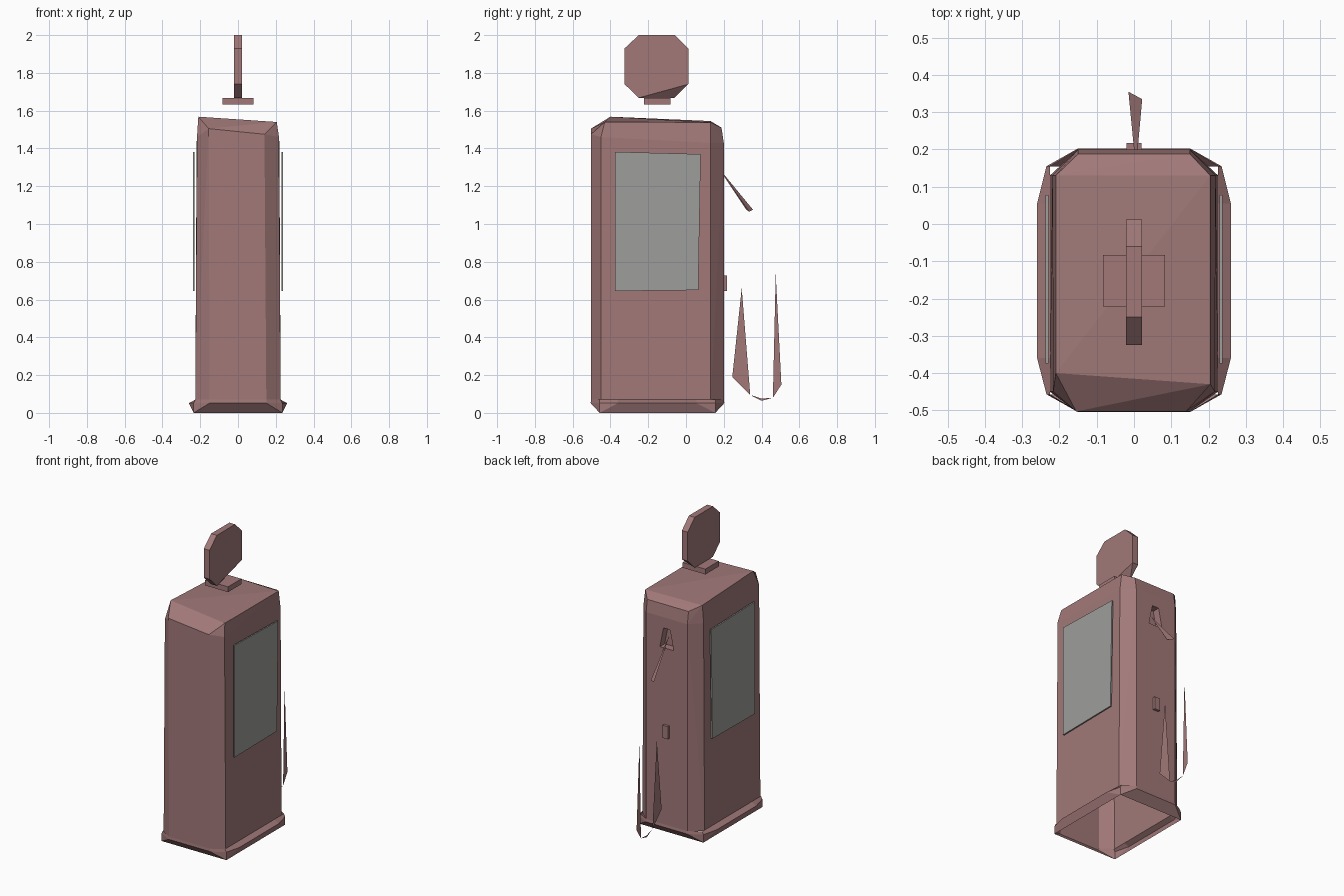
import bpy, bmesh
from mathutils import Vector

if "Cube" in bpy.data.objects:
    bpy.data.objects.remove(bpy.data.objects["Cube"])


def material(name, rgb):
    m = bpy.data.materials.new(name)
    m.diffuse_color = (*rgb, 1)
    m.use_nodes = True
    m.node_tree.nodes["Principled BSDF"].inputs["Base Color"].default_value = m.diffuse_color
    return m


RED = material("faded red", (0.36, 0.19, 0.19))
GREY = material("panel grey", (0.34, 0.34, 0.33))


def finish(name, bm, mat):
    me = bpy.data.meshes.new(name)
    bm.to_mesh(me)
    bm.free()
    me.materials.append(mat)
    ob = bpy.data.objects.new(name, me)
    bpy.context.collection.objects.link(ob)
    return ob


def hull(name, pts, mat, open_z=()):
    """Convex solid; flat faces lying on any height in open_z are removed."""
    bm = bmesh.new()
    for p in pts:
        bm.verts.new(p)
    bmesh.ops.convex_hull(bm, input=bm.verts[:])
    bmesh.ops.dissolve_limit(bm, angle_limit=0.01, verts=bm.verts[:], edges=bm.edges[:])
    gone = [f for f in bm.faces if any(all(abs(v.co.z - z) < 1e-4 for v in f.verts) for z in open_z)]
    bmesh.ops.delete(bm, geom=gone, context='FACES')
    bmesh.ops.recalc_face_normals(bm, faces=bm.faces[:])
    return finish(name, bm, mat)


def box(name, lo, hi, mat):
    return hull(name, [(x, y, z) for x in (lo[0], hi[0]) for y in (lo[1], hi[1])
                       for z in (lo[2], hi[2])], mat)


def mirrored(pts):
    return [(s * x, y, z) for x, y, z in pts for s in (-1, 1)]


# cabinet: tapered eight-sided shell, open below, with a slightly skewed top
cabinet = mirrored([(0.15, -0.503, 0.065), (0.226, -0.45, 0.065), (0.226, 0.13, 0.065),
                    (0.15, 0.2, 0.065), (0.217, -0.45, 1.46), (0.219, 0.13, 1.43),
                    (0.15, 0.2, 1.43), (0.15, 0.188, 1.51)])
cabinet += [(-0.155, -0.503, 1.505), (0.14, -0.503, 1.475),
            (-0.21, -0.40, 1.568), (0.205, -0.43, 1.54),
            (-0.21, 0.13, 1.545), (0.205, 0.13, 1.538)]
body = hull("cabinet", cabinet, RED, open_z=(0.065,))

# holster recess cut into the rear face
cutter = hull("holster_cutter", mirrored([(0.022, 0.25, 1.37), (0.05, 0.25, 1.23),
                                          (0.022, 0.14, 1.35), (0.045, 0.14, 1.25)]), RED)
cutter.hide_render = True
cutter.hide_viewport = True
bm = bmesh.new()
bm.from_mesh(body.data)
rear = [f for f in bm.faces if f.normal.y > 0.9]
# inset the rear panel opening by slicing it, then push the opening inward
for co, no in (((0, 0, 1.23), (0, 0, 1)), ((0, 0, 1.36), (0, 0, 1)),
               ((0.05, 0, 1.23), (0.14, 0, 0.028)), ((-0.05, 0, 1.23), (-0.14, 0, 0.028))):
    rear = [f for f in bm.faces if f.normal.y > 0.9]
    geom = rear + list({e for f in rear for e in f.edges}) + list({v for f in rear for v in f.verts})
    bmesh.ops.bisect_plane(bm, geom=geom, plane_co=co, plane_no=Vector(no))
opening = [f for f in bm.faces if f.normal.y > 0.9 and abs(f.calc_center_median().x) < 0.03
           and 1.24 < f.calc_center_median().z < 1.35]
res = bmesh.ops.extrude_face_region(bm, geom=opening)
bmesh.ops.translate(bm, vec=(0, -0.05, 0),
                    verts=[g for g in res["geom"] if isinstance(g, bmesh.types.BMVert)])
bmesh.ops.delete(bm, geom=opening, context='FACES')
bm.to_mesh(body.data)
bm.free()
bpy.data.objects.remove(cutter)

# flared plinth: open frame from the floor rectangle out to the rim
rim = [(0.15, -0.505), (0.235, -0.457), (0.26, -0.36), (0.26, 0.055), (0.235, 0.155), (0.15, 0.203)]
rim += [(-x, y) for x, y in reversed(rim)]
foot = [(max(-0.235, min(0.235, x * 1.6)), -0.457 if y < -0.15 else 0.155) for x, y in rim]
neck = [(max(-0.226, min(0.226, x)), max(-0.503, min(0.2, y))) for x, y in rim]
bm = bmesh.new()
rings = [[bm.verts.new((x, y, z)) for x, y in r]
         for r, z in ((foot, 0), (rim, 0.052), (neck, 0.07))]
n = len(rim)
for a, b in zip(rings, rings[1:]):
    for i in range(n):
        j = (i + 1) % n
        bm.faces.new((a[i], a[j], b[j], b[i]))
bmesh.ops.remove_doubles(bm, verts=bm.verts[:], dist=0.002)
bmesh.ops.recalc_face_normals(bm, faces=bm.faces[:])
finish("plinth", bm, RED)

# side display panels
for side, s in (("right", 1), ("left", -1)):
    hull(side + "_display", [(s * x, y, z) for x in (0.229, 0.238) for y, z in
         ((-0.375, 0.645), (0.065, 0.65), (0.078, 1.37), (-0.375, 1.382))], GREY)

# octagonal sign with one clipped lower corner, on a small mount
octagon = [(-0.25, 2), (-0.06, 2), (0.012, 1.93), (0.012, 1.74),
           (-0.06, 1.668), (-0.25, 1.668), (-0.325, 1.74), (-0.325, 1.93)]
hull("sign", [(x, y, z) for x in (-0.021, 0.021) for y, z in octagon
              if not (x > 0 and (y, z) == (-0.06, 1.668))], RED)
box("sign_mount", (-0.083, -0.222, 1.632), (0.083, -0.083, 1.667), RED)

# nozzle spike and hose catch on the rear
hull("nozzle", [(0.003, 0.17, 1.30), (0.009, 0.19, 1.27), (-0.015, 0.355, 1.075),
                (0.022, 0.335, 1.065), (0.01, 0.32, 1.075)], RED)
box("hose_catch", (-0.02, 0.195, 0.645), (0.02, 0.217, 0.728), RED)

# hose: flat tapering blades joined by a thin sagging strip
bm = bmesh.new()
for blade in ([(0.295, 0.66), (0.245, 0.19), (0.34, 0.095)],
              [(0.34, 0.095), (0.40, 0.064), (0.46, 0.08), (0.40, 0.076)],
              [(0.475, 0.735), (0.46, 0.08), (0.505, 0.15)]):
    bm.faces.new([bm.verts.new((0.006, y, z)) for y, z in blade])
finish("hose", bm, RED)
